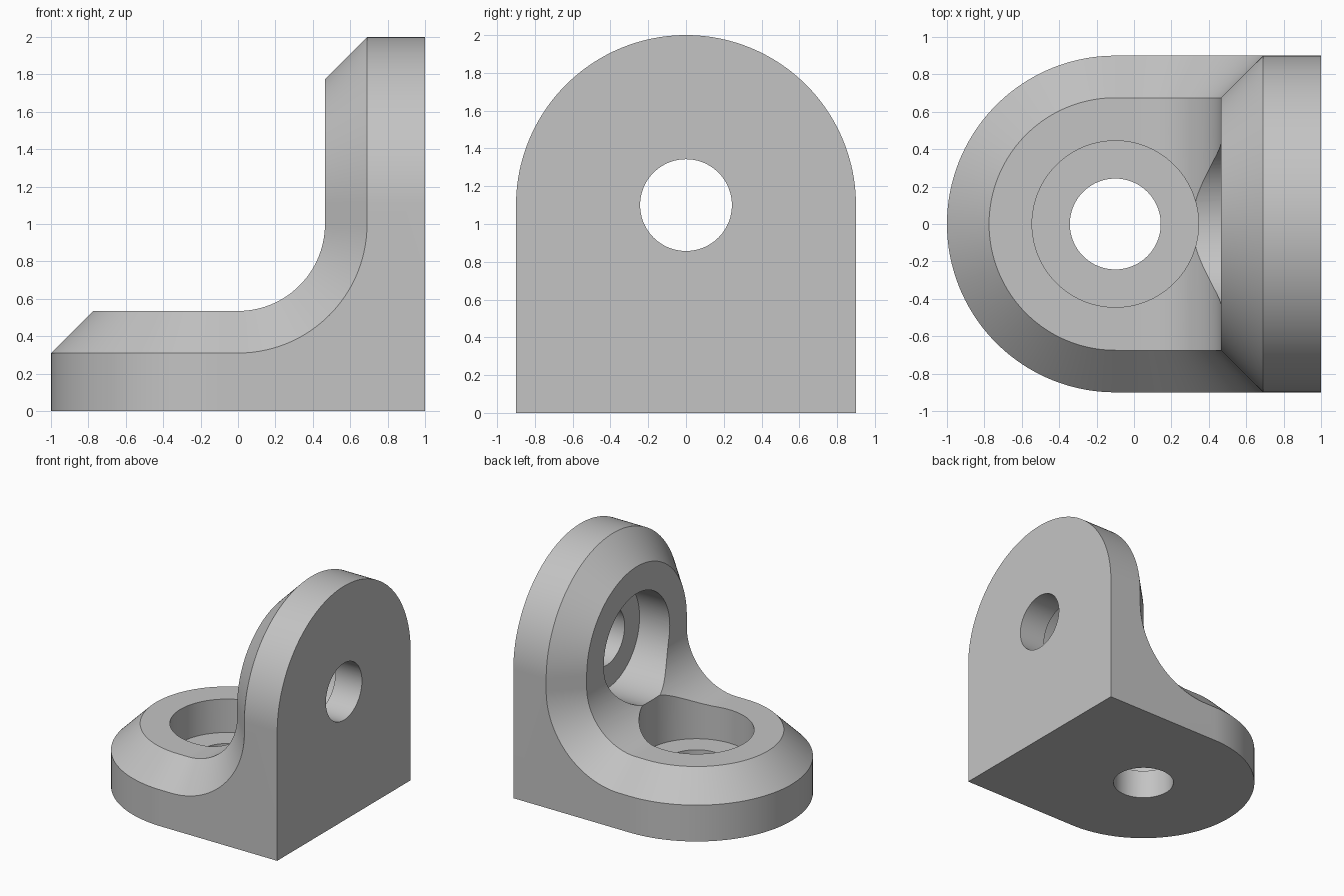
import bpy
import bmesh
from math import pi, sin, cos
from mathutils import Matrix, Vector

cube = bpy.data.objects.get("Cube")
if cube:
    bpy.data.objects.remove(cube)

HALF = 0.9        # half width, also the radius of the rounded ends
RIM = 0.31        # plate thickness at the outer rim
CHAMFER = 0.225
FILLET = 0.465    # inner corner radius
AXIS_X = -0.1     # centre of the base hole
AXIS_Z = 1.1      # centre of the wall hole
WEB = 0.25        # material left under each counterbore
STEPS = 40

grey = bpy.data.materials.new("plain grey")
grey.use_nodes = True
colour = (0.55, 0.55, 0.55, 1)
grey.diffuse_color = colour
grey.node_tree.nodes["Principled BSDF"].inputs["Base Color"].default_value = colour


def edge_loop(inset):
    """Points of the +y half of the rim, from base tip to wall top."""
    r, level = HALF - inset, RIM + inset
    bend = FILLET + CHAMFER - inset
    quarter = [i / STEPS * pi / 2 for i in range(STEPS + 1)]
    base = [Vector((AXIS_X - r * cos(a), r * sin(a), level)) for a in quarter]
    corner = [Vector((bend * sin(a), r, 1 - bend * cos(a))) for a in quarter]
    wall = [Vector((1 - level, r * cos(a), AXIS_Z + r * sin(a))) for a in quarter]
    return base, corner, wall


# Bracket body: rings of outer face, rim and chamfer lofted along the outline
rim_parts = edge_loop(0)
inner = sum(edge_loop(CHAMFER), [])
base, corner, wall = rim_parts
rim = base + corner + wall
outer = [Vector((p.x, p.y, 0)) for p in base]
outer += [Vector((1, HALF, 0)) for p in corner]
outer += [Vector((1, p.y, p.z)) for p in wall]

bm = bmesh.new()
rings = []
for o, r, i in zip(outer, rim, inner):
    side = [o, r, i]
    ring = side + [Vector((p.x, -p.y, p.z)) for p in reversed(side)]
    rings.append([bm.verts.new(p) for p in ring])
for a, b in zip(rings, rings[1:]):
    for k in range(len(a)):
        n = (k + 1) % len(a)
        bm.faces.new((a[k], a[n], b[n], b[k]))
bmesh.ops.remove_doubles(bm, verts=bm.verts, dist=0.0001)
bmesh.ops.dissolve_degenerate(bm, dist=0.0001, edges=bm.edges)
bmesh.ops.recalc_face_normals(bm, faces=bm.faces)
mesh = bpy.data.meshes.new("bracket_body")
bm.to_mesh(mesh)
bm.free()
body = bpy.data.objects.new("bracket_body", mesh)
bpy.context.collection.objects.link(body)
mesh.materials.append(grey)
bpy.context.view_layer.objects.active = body
body.select_set(True)


def bore(name, radius, low, high, matrix):
    """Cut a round hole along the local z axis of matrix."""
    cut = bmesh.new()
    bmesh.ops.create_cone(cut, cap_ends=True, segments=96, radius1=radius,
                          radius2=radius, depth=high - low,
                          matrix=matrix @ Matrix.Translation((0, 0, (low + high) / 2)))
    cut_mesh = bpy.data.meshes.new(name)
    cut.to_mesh(cut_mesh)
    cut.free()
    cut_mesh.materials.append(grey)
    cutter = bpy.data.objects.new(name, cut_mesh)
    cutter.hide_render = True
    bpy.context.collection.objects.link(cutter)
    mod = body.modifiers.new(name, 'BOOLEAN')
    mod.operation = 'DIFFERENCE'
    mod.solver = 'EXACT'
    mod.object = cutter
    bpy.ops.object.modifier_apply(modifier=name)
    bpy.data.objects.remove(cutter)


# Through holes and counterbores in base and wall
base_axis = Matrix.Translation((AXIS_X, 0, 0))
wall_axis = Matrix.Translation((1, 0, AXIS_Z)) @ Matrix.Rotation(-pi / 2, 4, 'Y')
for part, axis in (("base", base_axis), ("wall", wall_axis)):
    bore(part + "_hole", 0.243, -0.5, 1.5, axis)
    bore(part + "_counterbore", 0.445, WEB, 1.5, axis)

bpy.ops.object.shade_smooth_by_angle(angle=pi / 9)
